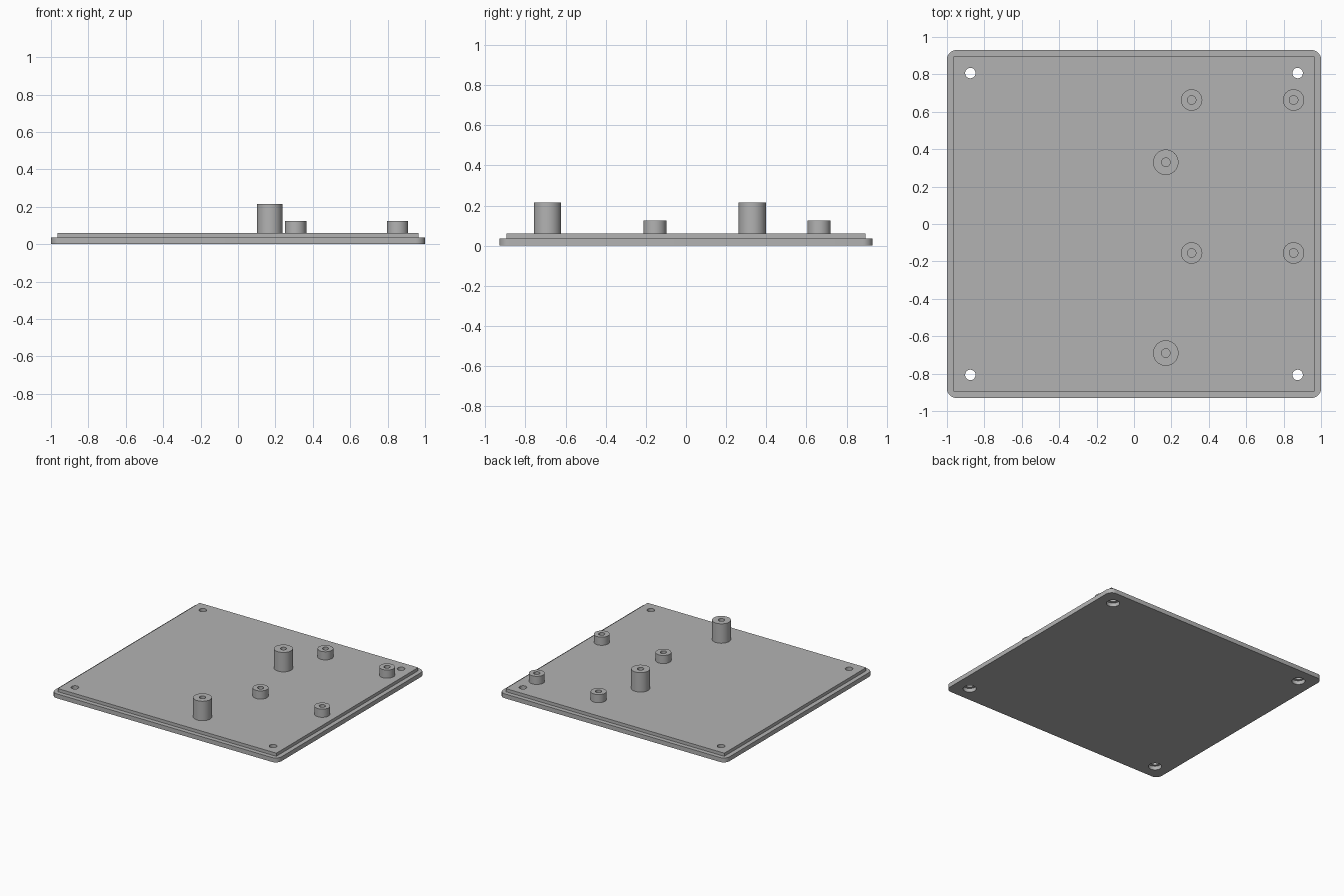
import bpy, bmesh, math

cube = bpy.data.objects.get("Cube")
if cube:
    bpy.data.objects.remove(cube, do_unlink=True)

grey = bpy.data.materials.new("plain_grey")
grey.use_nodes = True
COLOUR = (0.45, 0.45, 0.45, 1)
grey.diffuse_color = COLOUR
grey.node_tree.nodes["Principled BSDF"].inputs["Base Color"].default_value = COLOUR

PLATE_TOP, LIP_TOP = 0.035, 0.06


def add_object(name, bm):
    bmesh.ops.recalc_face_normals(bm, faces=bm.faces)
    mesh = bpy.data.meshes.new(name)
    bm.to_mesh(mesh)
    bm.free()
    mesh.materials.append(grey)
    obj = bpy.data.objects.new(name, mesh)
    bpy.context.collection.objects.link(obj)
    return obj


def activate(obj):
    bpy.ops.object.select_all(action='DESELECT')
    obj.select_set(True)
    bpy.context.view_layer.objects.active = obj


def smooth(obj):
    activate(obj)
    bpy.ops.object.shade_smooth_by_angle(angle=math.radians(30))


def slab(name, half_x, half_y, z0, z1, radius=0):
    """Box with optionally rounded vertical corners."""
    bm = bmesh.new()
    bmesh.ops.create_cube(bm, size=1)
    for v in bm.verts:
        v.co.x *= 2 * half_x
        v.co.y *= 2 * half_y
        v.co.z = z1 if v.co.z > 0 else z0
    if radius:
        upright = [e for e in bm.edges if abs(e.verts[0].co.z - e.verts[1].co.z) > 0.001]
        bmesh.ops.bevel(bm, geom=upright, offset=radius, segments=8,
                        profile=0.5, affect='EDGES')
    return add_object(name, bm)


def lathe(name, profile, x, y, steps=48):
    """Spin a closed (radius, z) profile around a vertical axis."""
    bm = bmesh.new()
    verts = [bm.verts.new((r, 0, z)) for r, z in profile]
    edges = [bm.edges.new((verts[i - 1], verts[i])) for i in range(len(verts))]
    bmesh.ops.spin(bm, geom=verts + edges, cent=(0, 0, 0), axis=(0, 0, 1),
                   angle=math.tau, steps=steps)
    bmesh.ops.remove_doubles(bm, verts=bm.verts, dist=0.0001)
    obj = add_object(name, bm)
    obj.location = (x, y, 0)
    return obj


def combine(target, tool, operation):
    """Apply a boolean and discard the tool."""
    bpy.context.view_layer.update()
    activate(target)
    mod = target.modifiers.new(operation, 'BOOLEAN')
    mod.operation, mod.object, mod.solver = operation, tool, 'EXACT'
    bpy.ops.object.modifier_apply(modifier=mod.name)
    bpy.data.objects.remove(tool, do_unlink=True)


# Cover plate with a raised lip
plate = slab("cover_plate", 1.0, 0.93, 0, PLATE_TOP, radius=0.05)
combine(plate, slab("raised_lip", 0.965, 0.895, 0.015, LIP_TOP), 'UNION')

# Corner screw holes, counterbored from below
HOLE, BORE, DEPTH = 0.028, 0.048, 0.03
stepped = [(0, -0.1), (BORE, -0.1), (BORE, DEPTH), (HOLE, DEPTH), (HOLE, 0.1), (0, 0.1)]
for sx in (-1, 1):
    for sy in (-1, 1):
        combine(plate, lathe("screw_cutter", stepped, sx * 0.875, sy * 0.807), 'DIFFERENCE')
smooth(plate)


# Hollow mounting posts
def post(name, x, y, radius, top, bore=0.023):
    ring = [(bore, LIP_TOP), (radius, LIP_TOP), (radius, top), (bore, top)]
    smooth(lathe(name, ring, x, y))


for y, place in ((-0.69, "front"), (0.33, "back")):
    post("tall_post_" + place, 0.17, y, 0.068, 0.215)
for y, place in ((-0.155, "front"), (0.663, "back")):
    for x, side in ((0.308, "inner"), (0.853, "outer")):
        post(f"short_post_{place}_{side}", x, y, 0.057, 0.125)
